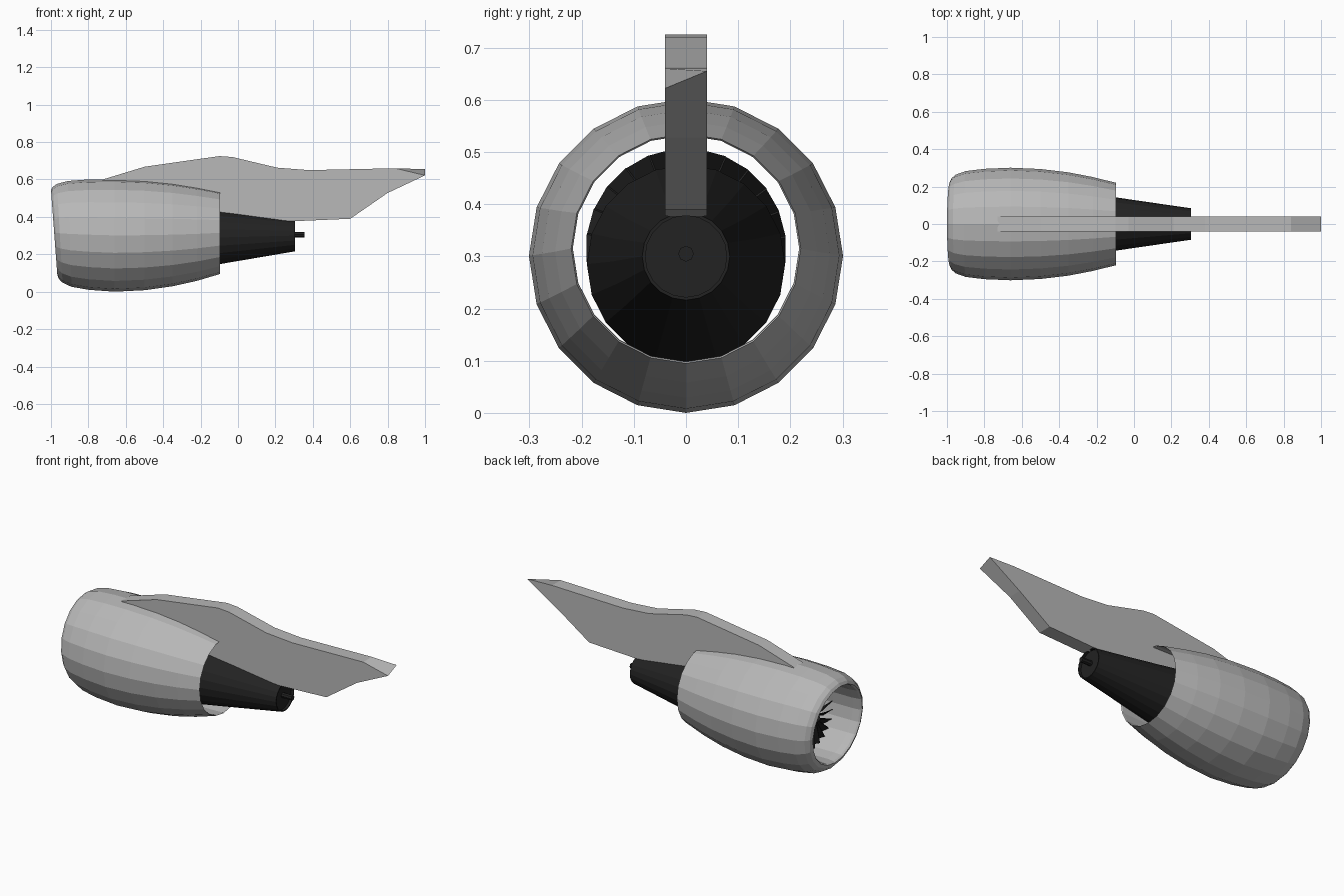
import bpy, bmesh, math

if "Cube" in bpy.data.objects:
    bpy.data.objects.remove(bpy.data.objects["Cube"])

def material(name, rgb):
    m = bpy.data.materials.new(name)
    m.diffuse_color = (*rgb, 1)
    m.use_nodes = True
    m.node_tree.nodes["Principled BSDF"].inputs["Base Color"].default_value = m.diffuse_color
    return m

GREY = material("light grey", (0.48, 0.48, 0.48))
BLACK = material("soft black", (0.016, 0.016, 0.016))

def finish(name, bm, mat, recalc=True):
    if recalc:
        bmesh.ops.recalc_face_normals(bm, faces=bm.faces)
    me = bpy.data.meshes.new(name)
    bm.to_mesh(me)
    bm.free()
    me.materials.append(mat)
    ob = bpy.data.objects.new(name, me)
    bpy.context.collection.objects.link(ob)
    return ob

def loft(name, stations, mat, sides=20, closed=False, caps=False):
    """Rings along x. Station = (x, tilt, centre z, radius)."""
    bm = bmesh.new()
    rings = []
    for x, tilt, cz, r in stations:
        ring = []
        for i in range(sides):
            a = 2 * math.pi * i / sides
            ring.append(bm.verts.new((x - tilt * math.sin(a), r * math.cos(a), cz + r * math.sin(a))))
        rings.append(ring)
    pairs = list(zip(rings, rings[1:]))
    if closed:
        pairs.append((rings[-1], rings[0]))
    for a, b in pairs:
        for i in range(sides):
            j = (i + 1) % sides
            bm.faces.new((a[i], a[j], b[j], b[i]))
    if caps:
        bm.faces.new(rings[0])
        bm.faces.new(rings[-1])
    return finish(name, bm, mat)

# Cowling: outer skin front to back, then inner duct back to front
loft("nacelle", [
    (-0.983, 0.017, 0.317, 0.228),
    (-0.974, 0.016, 0.315, 0.246),
    (-0.953, 0.015, 0.3125, 0.264),
    (-0.90, 0.010, 0.309, 0.283),
    (-0.80, 0.004, 0.305, 0.295),
    (-0.66, 0, 0.301, 0.301),
    (-0.50, 0, 0.302, 0.294),
    (-0.35, 0, 0.305, 0.276),
    (-0.22, 0, 0.309, 0.251),
    (-0.095, 0, 0.315, 0.220),
    (-0.10, 0, 0.315, 0.217),
    (-0.35, 0, 0.315, 0.222),
    (-0.80, 0.004, 0.315, 0.217),
    (-0.93, 0.012, 0.316, 0.217),
    (-0.972, 0.016, 0.317, 0.221),
], GREY, closed=True)

# Engine core with recessed exhaust end
loft("engine_core", [
    (-0.72, 0, 0.300, 0.17),
    (-0.42, 0, 0.285, 0.190),
    (-0.095, 0, 0.290, 0.142),
    (0.305, 0, 0.300, 0.084),
    (0.305, 0, 0.300, 0.078),
    (0.29, 0, 0.300, 0.078),
], BLACK, caps=True)

# Thin exhaust pipe
loft("tail_pipe", [(0.28, 0, 0.305, 0.015), (0.355, 0, 0.305, 0.015)], BLACK, sides=8, caps=True)

# Spinner cone and hub of the fan
loft("fan_spinner", [
    (-0.87, 0, 0.315, 0.004),
    (-0.84, 0, 0.315, 0.034),
    (-0.79, 0, 0.315, 0.060),
    (-0.70, 0, 0.315, 0.068),
], BLACK, caps=True)

# Twisted fan blades
bm = bmesh.new()
COUNT = 24
for k in range(COUNT):
    base = 2 * math.pi * k / COUNT
    rows = []
    for r, half_x, half_w in ((0.05, 0.04, 0.008), (0.12, 0.035, 0.016), (0.192, 0.028, 0.024)):
        row = []
        for s in (-1, 1):
            a = base + s * half_w / r
            row.append(bm.verts.new((-0.79 + s * half_x, r * math.cos(a), 0.315 + r * math.sin(a))))
        rows.append(row)
    for p, q in zip(rows, rows[1:]):
        bm.faces.new((p[0], p[1], q[1], q[0]))
blades = finish("fan_blades", bm, BLACK)
mod = blades.modifiers.new("thickness", 'SOLIDIFY')
mod.thickness = 0.004

# Pylon: side profile swept across y, with a twisted tail tip
profile = [(-0.73, 0.598), (-0.50, 0.668), (-0.10, 0.725), (-0.03, 0.720), (0.21, 0.663),
           (0.38, 0.650), (0.84, 0.660), (1.0, None), (0.80, 0.528), (0.60, 0.390),
           (0.30, 0.377), (-0.10, 0.400), (-0.40, 0.470), (-0.65, 0.560)]
bm = bmesh.new()
sides = []
for y, tip in ((-0.04, 0.622), (0.04, 0.655)):
    sides.append([bm.verts.new((x, y, tip if z is None else z)) for x, z in profile])
for s in sides:
    bm.faces.new(s)
n = len(profile)
for i in range(n):
    j = (i + 1) % n
    bm.faces.new((sides[0][i], sides[0][j], sides[1][j], sides[1][i]))
bmesh.ops.triangulate(bm, faces=[f for f in bm.faces if len(f.verts) > 4])
finish("pylon", bm, GREY)
